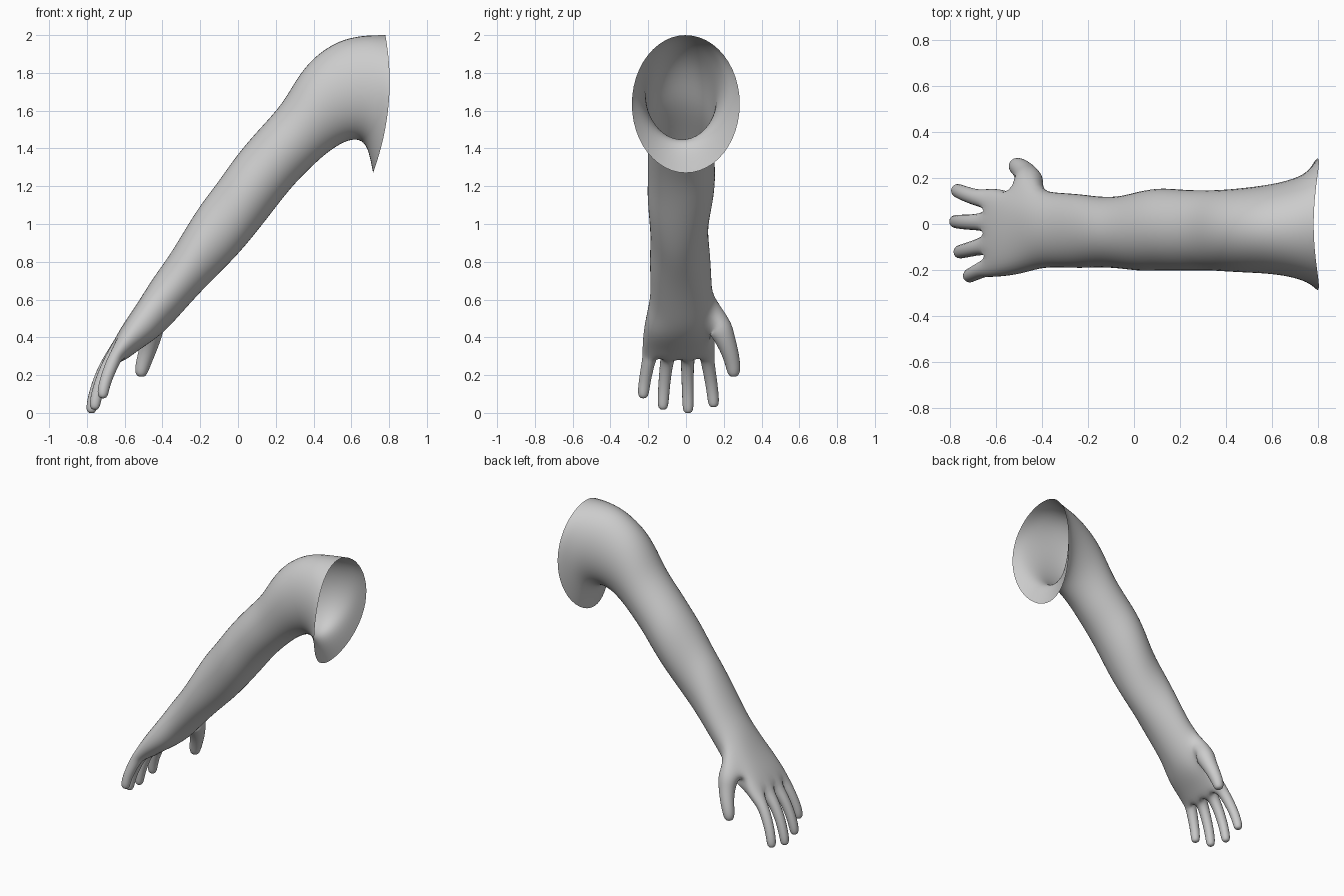
import bpy, bmesh, math
from mathutils import Vector

skin = bpy.data.materials.new("pale_grey")
skin.diffuse_color = (0.6, 0.6, 0.6, 1)

bm = bmesh.new()
N = 12

# Arm sections: upper x,z / lower x,z / y min, y max / bow toward the body
sections = [
    (.775, 2.00, .710, 1.27, -.287, .285, .06),
    (.690, 2.00, .685, 1.40, -.250, .220, .07),
    (.610, 1.99, .650, 1.445, -.228, .190, .05),
    (.520, 1.965, .600, 1.450, -.215, .170, .03),
    (.400, 1.885, .540, 1.425, -.210, .155, 0),
    (.310, 1.770, .460, 1.370, -.205, .148, 0),
    (.240, 1.640, .380, 1.295, -.200, .145, 0),
    (.130, 1.520, .290, 1.205, -.203, .148, 0),
    (.040, 1.420, .200, 1.090, -.200, .157, 0),
    (-.030, 1.330, .100, .960, -.206, .145, 0),
    (-.120, 1.200, .000, .840, -.192, .117, 0),
    (-.200, 1.100, -.100, .740, -.187, .117, 0),
    (-.280, .970, -.190, .650, -.192, .130, 0),
    (-.370, .820, -.290, .540, -.187, .135, 0),
    (-.450, .715, -.365, .455, -.190, .143, 0),
    (-.530, .580, -.440, .390, -.215, .150, 0),
    (-.600, .480, -.540, .325, -.228, .152, 0),
    (-.655, .390, -.605, .270, -.230, .153, 0),
]
GROW = 1.045  # makes up for the shrinking of the subdivision


def ring(tx, tz, bx, bz, y0, y1, bow, flat):
    top, low = Vector((tx, 0, tz)), Vector((bx, 0, bz))
    mid, half = (top + low) / 2, (top - low) / 2 * GROW
    yc, yr = (y0 + y1) / 2, (y1 - y0) / 2 * GROW
    out = []
    for i in range(N):
        a = math.tau * i / N
        c, s = math.cos(a), math.sin(a)
        h = math.copysign(abs(c) ** flat, c) if abs(c) > 1e-6 else 0
        out.append(bm.verts.new(mid + half * h + Vector((bow * s * s, yc + yr * s, 0))))
    return out


def bridge(a, b, skip=()):
    n = len(a)
    for i in range(n):
        if i not in skip:
            bm.faces.new((a[i], a[(i + 1) % n], b[(i + 1) % n], b[i]))


def digit(base, path, radii, angles, ref):
    """Tube grown from an open loop of the hand along a path, closed at the tip."""
    pts = [Vector(p) for p in path]
    prev = base
    for k, p in enumerate(pts):
        d = (pts[min(k + 1, len(pts) - 1)] - pts[max(k - 1, 0)]).normalized()
        u = (ref - d * ref.dot(d)).normalized()
        w = d.cross(u)
        loop = [bm.verts.new(p + (u * math.cos(math.radians(a)) +
                                  w * math.sin(math.radians(a))) * radii[k]) for a in angles]
        bridge(prev, loop)
        prev = loop
    bm.faces.new(prev)


# Sleeve of the arm, left open at the shoulder; the thumb root stays open too
last = len(sections) - 1
rings = [ring(*s, .65 if k > last - 3 else 1) for k, s in enumerate(sections)]
for k in range(last):
    bridge(rings[k], rings[k + 1], (2, 3) if k in (last - 3, last - 2) else ())

# Fingers: loop on the palm end, first angle, angle step, path
R = rings[last]
quad, penta = [-45, 45, 135, 225], [-54, 18, 90, 162, 234]
fingers = [
    ([1, 2, 3, 4, 5], penta, .77,
     [(-.675, .112, .285), (-.725, .128, .195), (-.755, .140, .115), (-.768, .146, .055), (-.770, .147, .028)]),
    ([0, 1, 5, 6], quad, .667,
     [(-.680, .008, .285), (-.732, .008, .185), (-.762, .010, .095), (-.776, .011, .025), (-.779, .011, -.004)]),
    ([11, 0, 6, 7], quad, .667,
     [(-.675, -.100, .280), (-.718, -.112, .190), (-.745, -.118, .110), (-.758, -.122, .045), (-.760, -.122, .014)]),
    ([7, 8, 9, 10, 11], [a + 180 for a in penta], .77,
     [(-.655, -.195, .285), (-.685, -.210, .215), (-.706, -.220, .155), (-.716, -.226, .105), (-.718, -.227, .075)]),
]
for idx, angles, shrink, path in fingers:
    radii = [r / shrink for r in (.036, .033, .031, .030, .020)]
    digit([R[i] for i in idx], path, radii, angles, Vector((-.85, 0, .5)))

# Thumb grown from the side of the palm
A, B, C = rings[last - 3], rings[last - 2], rings[last - 1]
root = [A[2], A[3], A[4], B[4], C[4], C[3], C[2], B[2]]
digit(root,
      [(-.455, .175, .465), (-.462, .205, .395), (-.480, .232, .325), (-.502, .248, .260),
       (-.513, .253, .215), (-.515, .254, .190)],
      [.076, .060, .050, .044, .038, .022],
      [-45, 0, 45, 90, 135, 180, 225, 270], Vector((.5, .8, .6)))

bmesh.ops.recalc_face_normals(bm, faces=bm.faces)
mesh = bpy.data.meshes.new("arm")
bm.to_mesh(mesh)
bm.free()
arm = bpy.data.objects.new("arm", mesh)
bpy.context.collection.objects.link(arm)
mesh.materials.append(skin)

# Smooth surface
mesh.shade_smooth()
sub = arm.modifiers.new("smooth", 'SUBSURF')
sub.levels = sub.render_levels = 2
